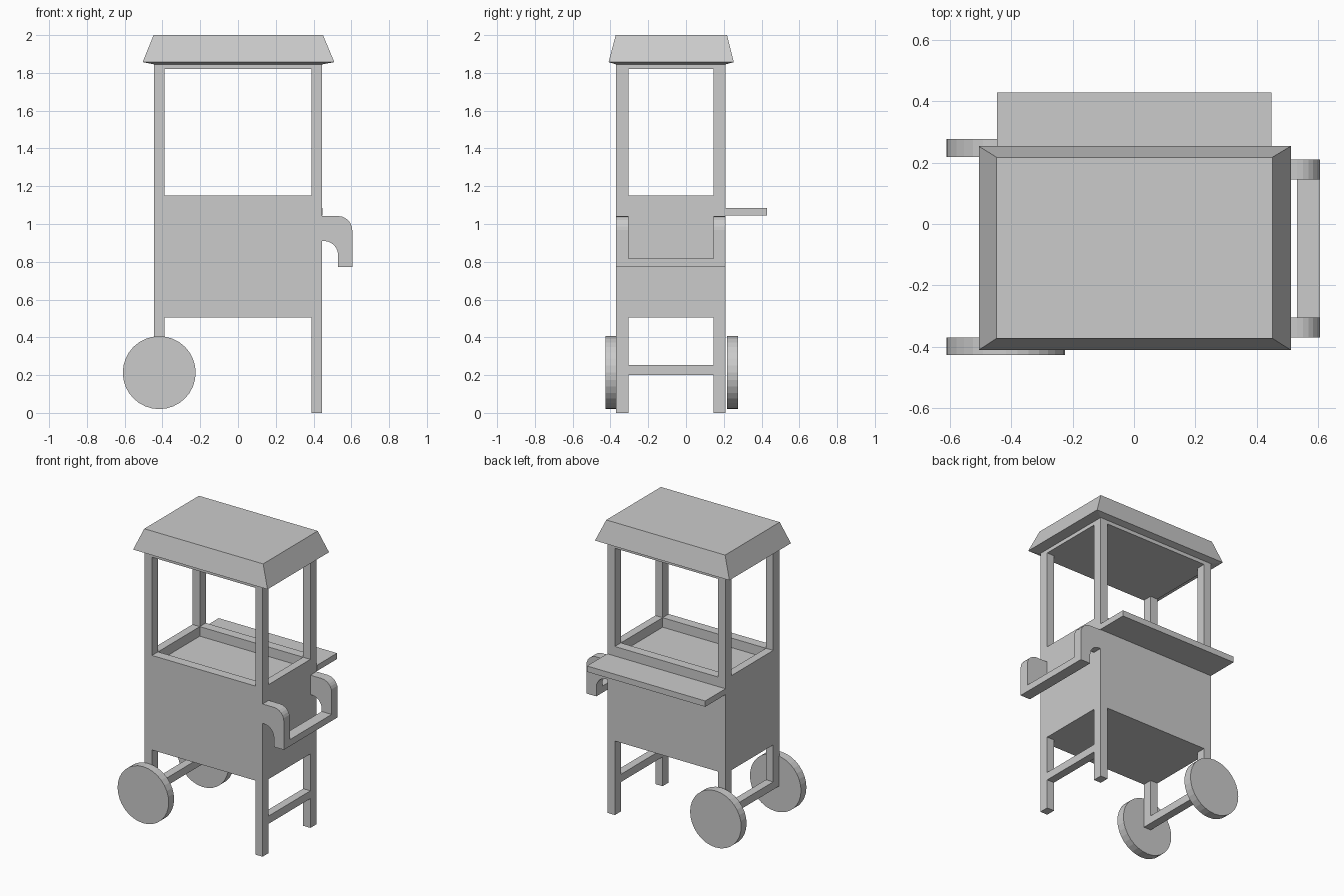
import bpy, bmesh, math
from mathutils import Matrix

if "Cube" in bpy.data.objects:
    bpy.data.objects.remove(bpy.data.objects["Cube"])

# cart footprint and post size
X0, X1, Y0, Y1 = -0.445, 0.445, -0.37, 0.21
PX, PY = 0.055, 0.065


def finish(name, bm):
    bmesh.ops.recalc_face_normals(bm, faces=bm.faces)
    mesh = bpy.data.meshes.new(name)
    bm.to_mesh(mesh)
    bm.free()
    ob = bpy.data.objects.new(name, mesh)
    bpy.context.collection.objects.link(ob)
    return ob


def loft(name, rings):
    """Solid through stacked rectangles (x0, x1, y0, y1, z), capped at both ends."""
    bm = bmesh.new()
    loops = [[bm.verts.new(p) for p in ((a, c, z), (b, c, z), (b, d, z), (a, d, z))]
             for a, b, c, d, z in rings]
    for lo, hi in zip(loops, loops[1:]):
        for i in range(4):
            j = (i + 1) % 4
            bm.faces.new((lo[i], lo[j], hi[j], hi[i]))
    bm.faces.new(loops[0])
    bm.faces.new(loops[-1])
    return finish(name, bm)


def box(name, x0, x1, y0, y1, z0, z1):
    return loft(name, [(x0, x1, y0, y1, z0), (x0, x1, y0, y1, z1)])


# body with a shallow tray sunk into its top
inner = (X0 + PX, X1 - PX, Y0 + PY, Y1 - PY)
loft("body_tray", [(X0, X1, Y0, Y1, 0.505), (X0, X1, Y0, Y1, 1.15),
                   (*inner, 1.15), (*inner, 1.085)])

# roof with sloped skirt and slight inward lip below
loft("roof", [(X0, X1, Y0, Y1, 1.845), (-0.505, 0.51, -0.41, 0.253, 1.857),
              (-0.447, 0.45, -0.372, 0.217, 2.0)])
box("roof_frame", X0, X1, Y0, Y1, 1.82, 1.845)

# posts, legs, wheels and handle arms at front and back
for side, y in (("front", Y0), ("back", Y1 - PY)):
    for end, x, foot in (("left", X0, 0.2), ("right", X1 - PX, 0.0)):
        box(f"{side}_{end}_post", x, x + PX, y, y + PY, 1.15, 1.82)
        box(f"{side}_{end}_leg", x, x + PX, y, y + PY, foot, 0.505)

    # wheel
    bm = bmesh.new()
    wy = -0.398 if side == "front" else 0.247
    bmesh.ops.create_cone(
        bm, cap_ends=True, segments=32, radius1=0.193, radius2=0.193, depth=0.058,
        matrix=Matrix.Translation((-0.417, wy, 0.213)) @ Matrix.Rotation(math.pi / 2, 4, 'X'))
    wheel = finish(f"{side}_wheel", bm)

    # curved handle arm
    arc = [math.radians(90 - 15 * i) for i in range(7)]
    outer = [(0.53 + 0.075 * math.cos(a), 0.967 + 0.075 * math.sin(a)) for a in arc]
    under = [(0.455 + 0.075 * math.cos(a), 0.835 + 0.075 * math.sin(a)) for a in reversed(arc)]
    profile = [(X1, 1.042)] + outer + [(0.605, 0.772), (0.53, 0.772)] + under + [(X1, 0.91)]
    bm = bmesh.new()
    face = bm.faces.new([bm.verts.new((px, y, pz)) for px, pz in profile])
    ext = bmesh.ops.extrude_face_region(bm, geom=[face], use_keep_orig=True)
    bmesh.ops.translate(bm, vec=(0, PY, 0),
                        verts=[v for v in ext["geom"] if isinstance(v, bmesh.types.BMVert)])
    finish(f"{side}_handle_arm", bm)

# cross bars: push handle, leg brace and axle
box("handle_bar", 0.53, 0.605, Y0 + PY, Y1 - PY, 0.772, 0.817)
box("leg_brace", X1 - PX, X1, Y0 + PY, Y1 - PY, 0.2, 0.253)
box("axle_bar", X0, X0 + PX, Y0 + PY, Y1 - PY, 0.2, 0.253)

# serving shelf at the back
box("serving_shelf", X0, 0.448, Y1, 0.428, 1.045, 1.085)
